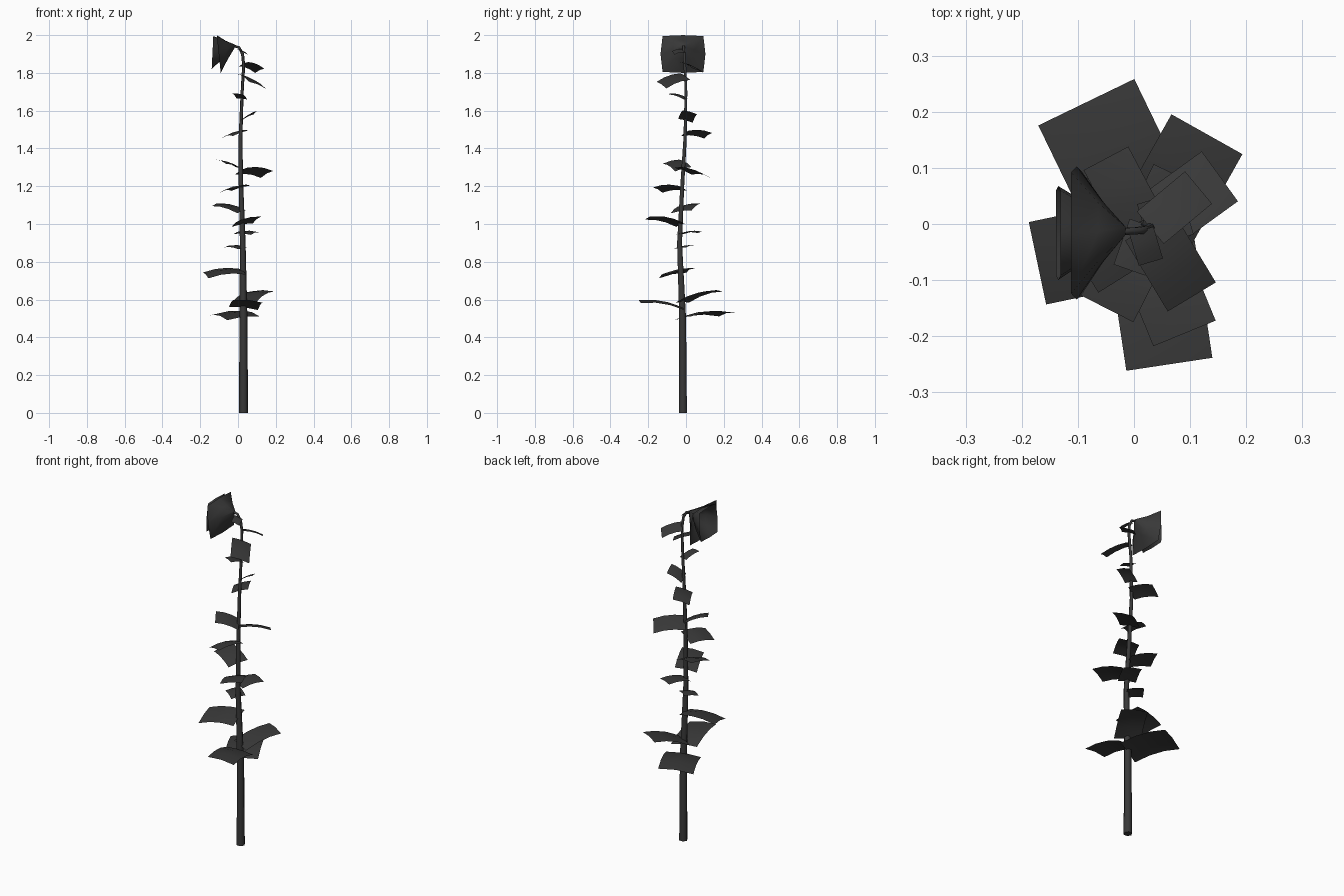
import bpy, bmesh, math
from mathutils import Vector

cube = bpy.data.objects.get("Cube")
if cube:
    bpy.data.objects.remove(cube, do_unlink=True)

mat = bpy.data.materials.new("charcoal")
mat.use_nodes = True
mat.diffuse_color = (0.04, 0.04, 0.04, 1)
mat.node_tree.nodes["Principled BSDF"].inputs["Base Color"].default_value = mat.diffuse_color


def mesh_object(name, bm):
    me = bpy.data.meshes.new(name)
    bm.to_mesh(me)
    bm.free()
    me.materials.append(mat)
    for p in me.polygons:
        p.use_smooth = True
    ob = bpy.data.objects.new(name, me)
    bpy.context.collection.objects.link(ob)
    return ob


def leaf(name, base, tip, width, roll):
    """Rectangular card from base to tip, arched along and folded across."""
    base, tip = Vector(base), Vector(tip)
    along = tip - base
    side = Vector((-along.y, along.x, 0)).normalized()
    bm = bmesh.new()
    rows = []
    for i in range(4):
        t = i / 3
        centre = base + along * t
        centre.z += 0.07 * along.length * math.sin(math.pi * t)
        row = []
        for s in (-1, 0, 1):
            p = centre + side * (s * width / 2)
            p.z += roll * s * width / 2 - 0.05 * width * abs(s)
            row.append(bm.verts.new(p))
        rows.append(row)
    for a, b in zip(rows, rows[1:]):
        for j in range(2):
            bm.faces.new((a[j], b[j], b[j + 1], a[j + 1]))
    bmesh.ops.recalc_face_normals(bm, faces=bm.faces)
    if sum(f.normal.z for f in bm.faces) < 0:
        bmesh.ops.reverse_faces(bm, faces=bm.faces)
    return mesh_object(name, bm)


def petal_cup(name, apex, rim, half_y, half_z, lean, fullness):
    """Square trumpet opening toward -x."""
    apex, rim = Vector(apex), Vector(rim)
    bm = bmesh.new()
    rings = []
    for t, size in ((0, 0.06), (0.5, fullness), (1, 1)):
        centre = apex.lerp(rim, t)
        ring = []
        for y, z in ((1, 1), (0, 1.05), (-1, 1), (-1.1, 0),
                     (-1, -1), (0, -1.05), (1, -1), (1.1, 0)):
            ring.append(bm.verts.new(centre + Vector(
                (-lean * z * t, y * half_y * size, z * half_z * size))))
        rings.append(ring)
    for a, b in zip(rings, rings[1:]):
        for i in range(8):
            j = (i + 1) % 8
            bm.faces.new((a[i], a[j], b[j], b[i]))
    bm.faces.new(rings[0])
    bmesh.ops.recalc_face_normals(bm, faces=bm.faces)
    return mesh_object(name, bm)


# Stem: tapering tube that nods over at the top
path = [
    (0.029, -0.016, 0, 0.024), (0.029, -0.018, 0.5, 0.021),
    (0.025, -0.034, 0.9, 0.015), (0.016, -0.02, 1.2, 0.012),
    (0.013, -0.005, 1.45, 0.010), (0.022, 0, 1.7, 0.008),
    (0.03, -0.006, 1.84, 0.008), (0.024, -0.01, 1.9, 0.008),
    (0.005, -0.012, 1.935, 0.007), (-0.03, -0.014, 1.945, 0.007),
]
curve = bpy.data.curves.new("stem", "CURVE")
curve.dimensions = "3D"
curve.bevel_depth = 1.0
curve.bevel_resolution = 1
curve.use_fill_caps = True
spline = curve.splines.new("POLY")
spline.points.add(len(path) - 1)
for point, (x, y, z, r) in zip(spline.points, path):
    point.co = (x, y, z, 1)
    point.radius = r
spline.use_smooth = True
curve.materials.append(mat)
stem = bpy.data.objects.new("stem", curve)
bpy.context.collection.objects.link(stem)


def stem_at(z):
    for a, b in zip(path, path[1:]):
        if a[2] <= z <= b[2]:
            t = (z - a[2]) / (b[2] - a[2])
            return Vector(a[:3]).lerp(Vector(b[:3]), t)


# Leaves, bottom to top: attach height, tip x, y, z, width, roll
leaves = [
    (0.51, -0.085, 0.217, 0.53, 0.19, -0.1),
    (0.56, 0.063, -0.25, 0.597, 0.155, -0.1),
    (0.59, 0.13, 0.16, 0.65, 0.145, 0),
    (0.755, -0.172, -0.07, 0.735, 0.15, -0.2),
    (0.875, -0.05, 0.02, 0.885, 0.08, -0.12),
    (0.95, 0.08, 0.085, 0.96, 0.1, 0.05),
    (1.0, 0.09, -0.195, 1.038, 0.12, 0.15),
    (1.07, -0.115, 0.03, 1.108, 0.12, -0.12),
    (1.195, -0.05, -0.15, 1.185, 0.11, 0.25),
    (1.285, 0.153, 0.085, 1.268, 0.11, -0.33),
    (1.295, -0.09, -0.08, 1.335, 0.1, -0.22),
    (1.485, -0.05, 0.117, 1.472, 0.09, -0.32),
    (1.55, 0.095, 0.02, 1.595, 0.08, -0.25),
    (1.665, -0.008, -0.082, 1.692, 0.06, -0.1),
    (1.785, 0.103, -0.13, 1.74, 0.1, -0.35),
    (1.85, 0.115, 0.065, 1.815, 0.075, -0.3),
    (1.92, 0.03, -0.068, 1.908, 0.045, -0.4),
]
for n, (z, tx, ty, tz, w, roll) in enumerate(leaves, 1):
    leaf(f"leaf_{n}", stem_at(z), (tx, ty, tz), w, roll)

# Flower head: two nested cups
petal_cup("outer_petals", (-0.015, -0.012, 1.943), (-0.102, -0.016, 1.9), 0.108, 0.095, 0.01, 0.48)
petal_cup("inner_petals", (-0.03, -0.013, 1.94), (-0.135, -0.016, 1.908), 0.076, 0.083, -0.004, 0.6)
